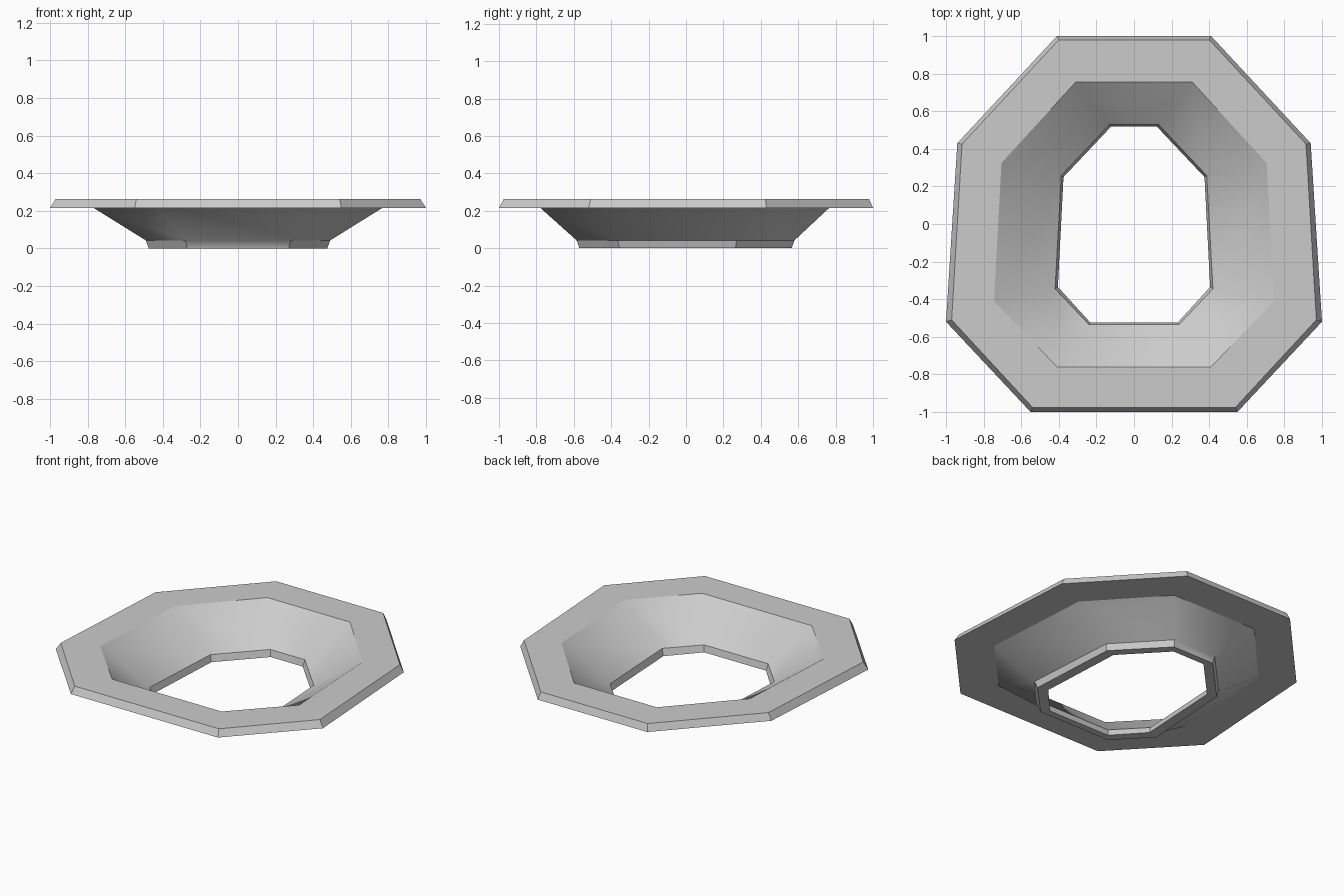
import bpy
import bmesh
import math

cube = bpy.data.objects.get("Cube")
if cube:
    bpy.data.objects.remove(cube, do_unlink=True)

grey = bpy.data.materials.new("plain grey")
grey.use_nodes = True
colour = (0.6, 0.6, 0.6, 1)
grey.diffuse_color = colour
grey.node_tree.nodes["Principled BSDF"].inputs["Base Color"].default_value = colour

# Each ring: height, then the right half of a mirrored octagon from back to front
rings = [
    (0.215, [(0.41, 1.0), (0.94, 0.43), (1.0, -0.52), (0.55, -1.0)]),         # flange lower edge
    (0.262, [(0.40, 0.98), (0.915, 0.425), (0.97, -0.51), (0.54, -0.975)]),   # flange upper edge
    (0.262, [(0.31, 0.755), (0.705, 0.325), (0.745, -0.41), (0.41, -0.76)]),  # mouth
    (0.045, [(0.13, 0.53), (0.387, 0.258), (0.42, -0.345), (0.24, -0.535)]),  # lip inside top
    (0.0, [(0.12, 0.52), (0.375, 0.25), (0.405, -0.335), (0.232, -0.525)]),   # lip inside bottom
    (0.0, [(0.155, 0.565), (0.44, 0.265), (0.475, -0.355), (0.27, -0.57)]),   # lip outside bottom
    (0.042, [(0.16, 0.58), (0.45, 0.27), (0.49, -0.365), (0.28, -0.585)]),    # lip outside top
    (0.215, [(0.32, 0.765), (0.72, 0.33), (0.768, -0.42), (0.43, -0.778)]),   # bowl outside top
]

bm = bmesh.new()
loops = []
for z, half in rings:
    outline = half + [(-x, y) for x, y in reversed(half)]
    loops.append([bm.verts.new((x, y, z)) for x, y in outline])

# Join neighbouring rings into one closed frame
for a, b in zip(loops, loops[1:] + loops[:1]):
    for i in range(len(a)):
        j = (i + 1) % len(a)
        bm.faces.new((a[i], a[j], b[j], b[i]))
bmesh.ops.recalc_face_normals(bm, faces=bm.faces)

mesh = bpy.data.meshes.new("octagonal_frame")
bm.to_mesh(mesh)
bm.free()
mesh.materials.append(grey)
frame = bpy.data.objects.new("octagonal_frame", mesh)
bpy.context.collection.objects.link(frame)

# Soft bowl facets, crisp flange and lip edges
bpy.context.view_layer.objects.active = frame
frame.select_set(True)
bpy.ops.object.shade_smooth_by_angle(angle=math.radians(31))
